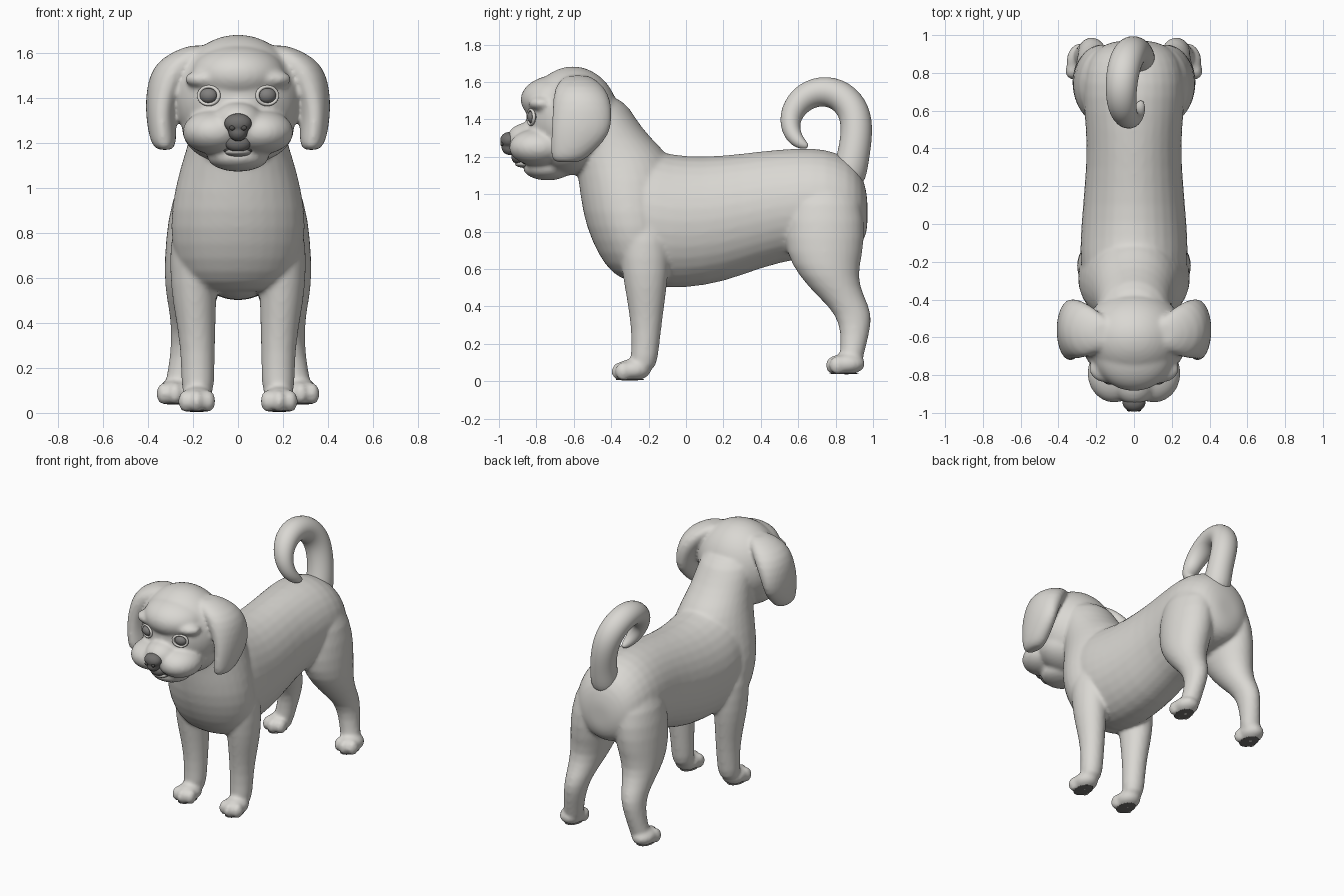
import bpy, bmesh, math
from mathutils import Vector, Matrix

cube = bpy.data.objects.get("Cube")
if cube:
    bpy.data.objects.remove(cube, do_unlink=True)

X, Y, Z = Vector((1, 0, 0)), Vector((0, 1, 0)), Vector((0, 0, 1))


def material(name, r, g, b):
    m = bpy.data.materials.new(name)
    m.use_nodes = True
    m.diffuse_color = (r, g, b, 1)
    m.node_tree.nodes["Principled BSDF"].inputs["Base Color"].default_value = (r, g, b, 1)
    return m


fur = material("warm light grey fur", 0.7, 0.685, 0.65)
nose_dark = material("nose dark grey", 0.17, 0.165, 0.16)
eye_grey = material("eye grey", 0.22, 0.215, 0.21)
dark = material("near black", 0.08, 0.078, 0.075)
tongue_grey = material("tongue grey", 0.45, 0.44, 0.42)


def ball(bm, center, radii, rot=None):
    """Ellipsoid blob."""
    mat = Matrix.Translation(center) @ (rot or Matrix()) @ Matrix.Diagonal((*radii, 1))
    bmesh.ops.create_uvsphere(bm, u_segments=20, v_segments=12, radius=1, matrix=mat)


def loft(bm, stations, normal=None, n=16):
    """Skin elliptical rings (center, x radius, other radius) into a closed form."""
    rings = []
    for i, (c, a, b) in enumerate(stations):
        before = stations[max(i - 1, 0)][0]
        after = stations[min(i + 1, len(stations) - 1)][0]
        t = normal or (Vector(after) - Vector(before)).normalized()
        v = t.cross(X).normalized()
        u = v.cross(t).normalized()
        angles = [math.tau * k / n for k in range(n)]
        rings.append([bm.verts.new(Vector(c) + u * a * math.cos(w) + v * b * math.sin(w))
                      for w in angles])
    for r, s in zip(rings, rings[1:]):
        for k in range(n):
            bm.faces.new((r[k], r[(k + 1) % n], s[(k + 1) % n], s[k]))
    for ring in (rings[0], rings[-1]):
        mid = bm.verts.new(sum((v.co for v in ring), Vector()) / n)
        for k in range(n):
            bm.faces.new((ring[k], ring[(k + 1) % n], mid))


def finish(name, bm, mat, subdiv=1, voxel=0, smooth=0):
    bmesh.ops.recalc_face_normals(bm, faces=bm.faces)
    for f in bm.faces:
        f.smooth = True
    mesh = bpy.data.meshes.new(name)
    bm.to_mesh(mesh)
    bm.free()
    mesh.materials.append(mat)
    ob = bpy.data.objects.new(name, mesh)
    bpy.context.collection.objects.link(ob)
    m = ob.modifiers.new("Round", 'SUBSURF')
    m.levels = m.render_levels = subdiv
    if voxel:
        m = ob.modifiers.new("Merge", 'REMESH')
        m.mode, m.voxel_size, m.use_smooth_shade = 'VOXEL', voxel, True
        m = ob.modifiers.new("Blend", 'SMOOTH')
        m.factor, m.iterations = 0.5, smooth


def blob(name, mat, center, radii, rot=None):
    bm = bmesh.new()
    ball(bm, center, radii, rot)
    finish(name, bm, mat)


def upright(bm, side, slices):
    """Loft of level slices: z, x, y, x radius, y radius."""
    loft(bm, [((side * x, y, z), a, b) for z, x, y, a, b in slices], Z)


# Torso: y, bottom, top, half width
body = bmesh.new()
torso = [(-0.42, 0.62, 1.2, 0.22), (-0.3, 0.52, 1.28, 0.28), (-0.15, 0.49, 1.235, 0.295),
         (0, 0.49, 1.207, 0.285), (0.2, 0.52, 1.212, 0.268), (0.4, 0.6, 1.237, 0.252),
         (0.6, 0.65, 1.255, 0.27), (0.75, 0.66, 1.25, 0.28), (0.87, 0.68, 1.2, 0.25),
         (0.94, 0.72, 1.12, 0.19), (0.97, 0.8, 1.0, 0.1)]
loft(body, [((0, y, (lo + hi) / 2), w, (hi - lo) / 2) for y, lo, hi, w in torso], Y)

# Neck and chest
upright(body, 1, [(1.52, 0, -0.53, 0.18, 0.2), (1.4, 0, -0.44, 0.195, 0.175),
                  (1.3, 0, -0.41, 0.205, 0.225), (1.2, 0, -0.34, 0.225, 0.265),
                  (1.08, 0, -0.31, 0.268, 0.27), (0.9, 0, -0.3, 0.308, 0.26),
                  (0.75, 0, -0.27, 0.305, 0.24), (0.62, 0, -0.25, 0.265, 0.19),
                  (0.54, 0, -0.23, 0.19, 0.12)])

# Skull, forehead, jaw, muzzle bridge and chin
ball(body, (0, -0.605, 1.4), (0.288, 0.255, 0.285))
ball(body, (0, -0.68, 1.505), (0.22, 0.21, 0.135))
ball(body, (0, -0.63, 1.26), (0.255, 0.2, 0.16))
ball(body, (0, -0.84, 1.295), (0.115, 0.12, 0.09))
ball(body, (0, -0.74, 1.14), (0.14, 0.135, 0.067))

ear = [(1.635, 0.16, -0.58, 0.07, 0.07), (1.58, 0.245, -0.57, 0.105, 0.135),
       (1.5, 0.3, -0.555, 0.1, 0.16), (1.4, 0.335, -0.555, 0.078, 0.165),
       (1.32, 0.343, -0.565, 0.068, 0.16), (1.25, 0.337, -0.595, 0.064, 0.13),
       (1.195, 0.33, -0.625, 0.056, 0.1), (1.17, 0.325, -0.635, 0.035, 0.07)]
front_leg = [(0.85, 0.185, -0.23, 0.115, 0.14), (0.65, 0.198, -0.22, 0.11, 0.135),
             (0.5, 0.195, -0.215, 0.1, 0.115), (0.35, 0.182, -0.212, 0.083, 0.09),
             (0.2, 0.178, -0.215, 0.075, 0.075), (0.06, 0.18, -0.23, 0.075, 0.075)]
hind_leg = [(1.05, 0.13, 0.73, 0.14, 0.19), (0.85, 0.165, 0.74, 0.155, 0.225),
            (0.68, 0.18, 0.74, 0.15, 0.21), (0.56, 0.2, 0.76, 0.13, 0.158),
            (0.45, 0.21, 0.83, 0.097, 0.125), (0.36, 0.22, 0.9, 0.078, 0.1),
            (0.25, 0.235, 0.905, 0.068, 0.076), (0.15, 0.255, 0.887, 0.067, 0.067),
            (0.08, 0.265, 0.88, 0.067, 0.06)]
paws = {"front": (0.183, -0.285, 0.002), "hind": (0.28, 0.86, 0.035)}

for side in (-1, 1):
    # Cheek lobes, soft brows and drooping ears
    ball(body, (side * 0.105, -0.79, 1.25), (0.145, 0.16, 0.1))
    ball(body, (side * 0.13, -0.77, 1.485), (0.11, 0.075, 0.045))
    upright(body, side, ear)
    # Legs and paws with rounded toes
    upright(body, side, front_leg)
    upright(body, side, hind_leg)
    for x, y, z in paws.values():
        ball(body, (side * x, y, z + 0.058), (0.08, 0.1, 0.058))
        for k in (-1, 0, 1):
            ball(body, (side * x + k * 0.05, y - 0.07 + abs(k) * 0.02, z + 0.05),
                 (0.034, 0.045, 0.05))
finish("body", body, fur, 1, 0.012, 8)

for side, label in ((-1, "right"), (1, "left")):
    # Eyes with lids
    turn = Matrix.Rotation(side * 0.35, 4, 'Z')
    blob(label + "_eye", eye_grey, (side * 0.13, -0.813, 1.412), (0.043, 0.038, 0.037), turn)
    bpy.ops.mesh.primitive_torus_add(major_segments=28, minor_segments=10,
                                     major_radius=0.047, minor_radius=0.009,
                                     location=(side * 0.13, -0.829, 1.412),
                                     rotation=(math.pi / 2, 0, side * 0.35))
    lid = bpy.context.object
    lid.name = label + "_eyelid"
    lid.scale = (1, 0.84, 1)
    lid.data.materials.append(fur)
    bpy.ops.object.shade_smooth()

    # Nostrils and paw pads
    blob(label + "_nostril", dark, (side * 0.026, -0.984, 1.268), (0.013, 0.009, 0.011))
    for part, (x, y, z) in paws.items():
        blob(label + "_" + part + "_pad", nose_dark, (side * x, y - 0.015, z + 0.007),
             (0.055, 0.08, 0.0048))

# Nose, lip and tongue
bm = bmesh.new()
ball(bm, (0, -0.945, 1.288), (0.063, 0.05, 0.045))
ball(bm, (0, -0.94, 1.25), (0.044, 0.048, 0.042))
finish("nose", bm, nose_dark, 1, 0.006, 5)
blob("upper_lip", nose_dark, (0, -0.895, 1.2), (0.058, 0.04, 0.04))
blob("mouth", dark, (0, -0.83, 1.17), (0.085, 0.06, 0.022))
blob("tongue", tongue_grey, (0, -0.855, 1.16), (0.06, 0.06, 0.02))

# Curled tail: center, radius
bm = bmesh.new()
tail = [((0.02, 0.86, 1.06), 0.1), ((0.02, 0.895, 1.2), 0.087), ((0, 0.915, 1.33), 0.087),
        ((-0.025, 0.905, 1.44), 0.09), ((-0.055, 0.835, 1.53), 0.09),
        ((-0.07, 0.72, 1.56), 0.086), ((-0.065, 0.61, 1.51), 0.078),
        ((-0.035, 0.55, 1.41), 0.062), ((0, 0.565, 1.32), 0.05),
        ((0.03, 0.61, 1.27), 0.035), ((0.04, 0.65, 1.255), 0.014)]
loft(bm, [(c, r, r) for c, r in tail])
finish("tail", bm, fur, 2)
